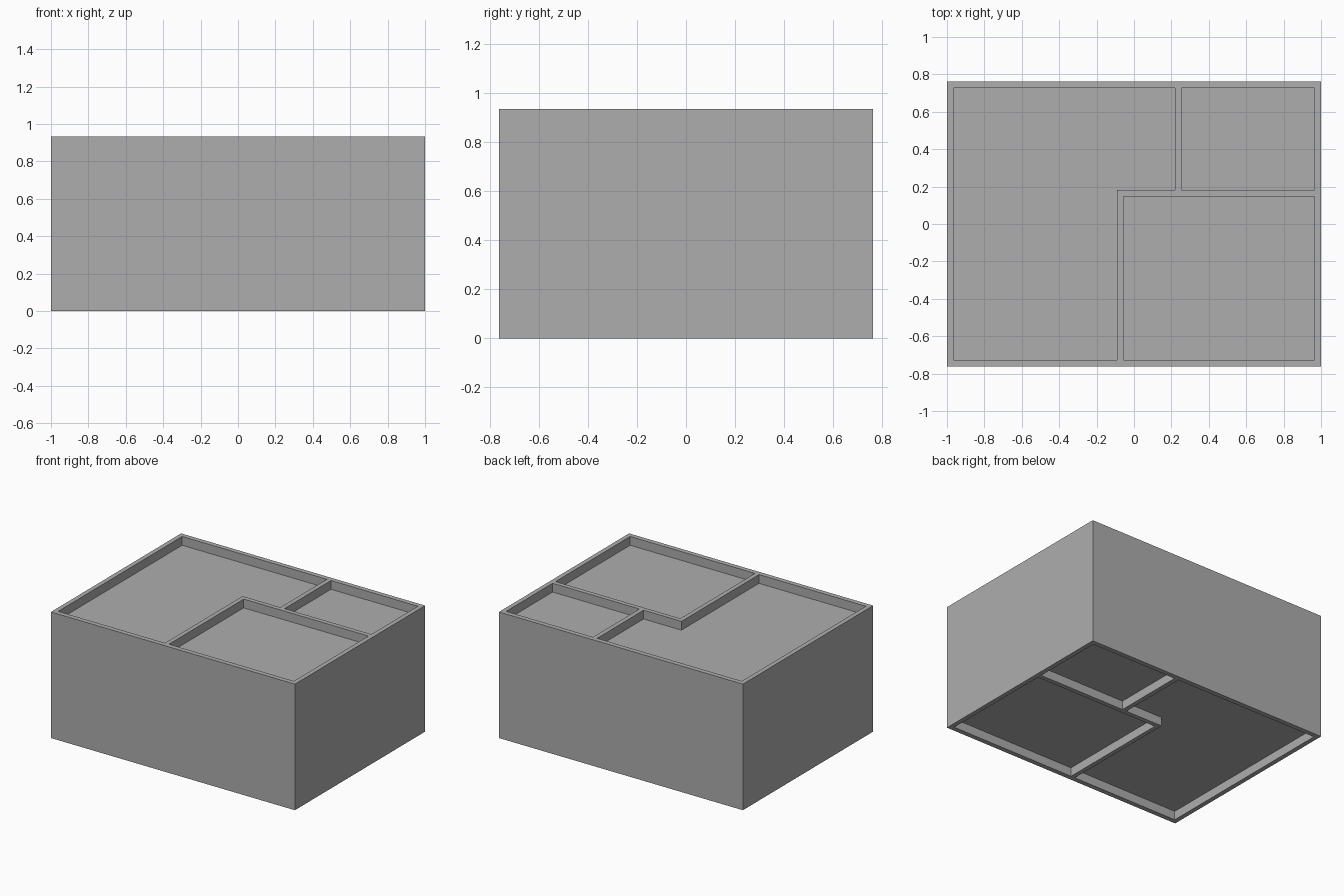
import bpy, bmesh

if "Cube" in bpy.data.objects:
    bpy.data.objects.remove(bpy.data.objects["Cube"])

W, D, H = 1.0, 0.762, 0.934      # half width, half depth, full height
IX, IY = 0.966, 0.726            # inner faces of the outer walls
RECESS = 0.065                   # depth of the rooms at top and bottom

grey = bpy.data.materials.new("plain grey")
grey.diffuse_color = (0.42, 0.42, 0.42, 1)
grey.use_nodes = True
grey.node_tree.nodes["Principled BSDF"].inputs["Base Color"].default_value = grey.diffuse_color


def prism(name, outline, z0, z1):
    """Extrude a counter-clockwise outline from z0 to z1."""
    bm = bmesh.new()
    base = bm.faces.new([bm.verts.new((x, y, z0)) for x, y in outline])
    top = bmesh.ops.extrude_face_region(bm, geom=[base])["geom"]
    verts = [v for v in top if isinstance(v, bmesh.types.BMVert)]
    bmesh.ops.translate(bm, verts=verts, vec=(0, 0, z1 - z0))
    bmesh.ops.recalc_face_normals(bm, faces=bm.faces)
    mesh = bpy.data.meshes.new(name)
    bm.to_mesh(mesh)
    bm.free()
    mesh.materials.append(grey)
    obj = bpy.data.objects.new(name, mesh)
    bpy.context.collection.objects.link(obj)
    return obj


def rect(x0, y0, x1, y1):
    return [(x0, y0), (x1, y0), (x1, y1), (x0, y1)]


# Solid building block
block = prism("building_block", rect(-W, -D, W, D), 0, H)

# Floor plan of the three rooms, with thin partitions left between them
rooms = {
    "small_room": rect(0.254, 0.182, IX, IY),
    "square_room": rect(-0.057, -IY, IX, 0.148),
    "corner_room": [(-IX, -IY), (-0.09, -IY), (-0.09, 0.182),
                    (0.22, 0.182), (0.22, IY), (-IX, IY)],
}

# Sink every room into the top and the underside
for name, outline in rooms.items():
    for side, z0, z1 in (("top", H - RECESS, H + 0.1), ("bottom", -0.1, RECESS)):
        cutter = prism(f"{name}_{side}_cutter", outline, z0, z1)
        cutter.hide_render = True
        cutter.hide_viewport = True
        cut = block.modifiers.new(cutter.name, 'BOOLEAN')
        cut.operation = 'DIFFERENCE'
        cut.solver = 'EXACT'
        cut.object = cutter
